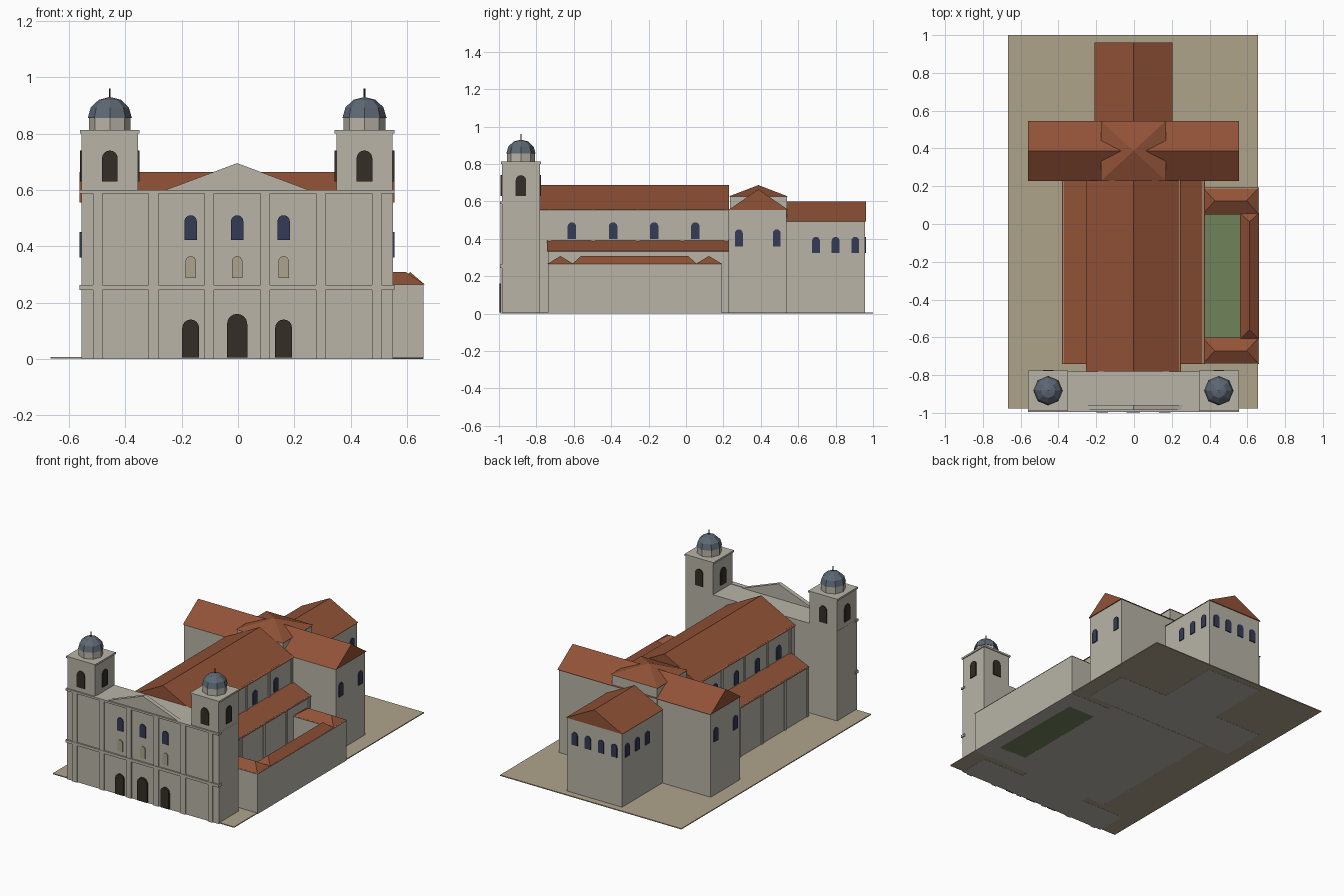
import bpy, bmesh, math

if "Cube" in bpy.data.objects:
    bpy.data.objects.remove(bpy.data.objects["Cube"])

SHIFT = -0.003  # the plan is drawn symmetric, then shifted onto the grid


def material(name, rgb):
    m = bpy.data.materials.new(name)
    m.diffuse_color = (*rgb, 1)
    m.use_nodes = True
    m.node_tree.nodes["Principled BSDF"].inputs["Base Color"].default_value = m.diffuse_color
    return m


STONE = material("stone", (0.48, 0.455, 0.39))
TILE = material("roof_tile", (0.285, 0.085, 0.038))
GLASS = material("window_blue", (0.033, 0.043, 0.093))
DARK = material("dark_opening", (0.033, 0.026, 0.018))
SLATE = material("dome_slate", (0.11, 0.14, 0.175))
EARTH = material("ground", (0.43, 0.37, 0.26))
GRASS = material("grass", (0.16, 0.23, 0.105))
NICHE = material("niche", (0.42, 0.37, 0.27))


def build(name, mat, solids):
    """One object from several convex solids, each a list of corner points."""
    bm = bmesh.new()
    for pts in solids:
        verts = [bm.verts.new((x + SHIFT, y, z))
                 for x, y, z in sorted({tuple(round(c, 5) for c in p) for p in pts})]
        bmesh.ops.convex_hull(bm, input=verts)
    bmesh.ops.dissolve_limit(bm, angle_limit=0.01, verts=bm.verts, edges=bm.edges)
    bmesh.ops.recalc_face_normals(bm, faces=bm.faces)
    me = bpy.data.meshes.new(name)
    bm.to_mesh(me)
    bm.free()
    me.materials.append(mat)
    ob = bpy.data.objects.new(name, me)
    bpy.context.collection.objects.link(ob)
    return ob


def box(x0, x1, y0, y1, z0, z1):
    return [(x, y, z) for x in (x0, x1) for y in (y0, y1) for z in (z0, z1)]


def roof(x0, x1, y0, y1, z0, z1, axis, inset=0.0):
    """Gable roof along an axis; inset > 0 makes it hipped."""
    xm, ym = (x0 + x1) / 2, (y0 + y1) / 2
    base = [(x, y, z0) for x in (x0, x1) for y in (y0, y1)]
    if axis == 'x':
        return base + [(x0 + inset, ym, z1), (x1 - inset, ym, z1)]
    return base + [(xm, y0 + inset, z1), (xm, y1 - inset, z1)]


def arch(x, y, z0, z1, w, axis, t=0.006):
    """Round-headed panel centred on a wall face, facing along the axis."""
    r = w / 2
    outline = [(-r, z0), (r, z0)]
    outline += [(r * math.cos(i * math.pi / 8), z1 - r + r * math.sin(i * math.pi / 8))
                for i in range(9)]
    if axis == 'x':
        return [(x + d, y + a, z) for a, z in outline for d in (-t, t)]
    return [(x + a, y + d, z) for a, z in outline for d in (-t, t)]


def ring(x, y, z, r, n=8):
    return [(x + r * math.cos(i * math.tau / n), y + r * math.sin(i * math.tau / n), z)
            for i in range(n)]


def both(solids):
    """Add the mirror image across x = 0."""
    return solids + [[(-x, y, z) for x, y, z in s] for s in solids]


# Ground and garden (walls reach just below the slab, so footprints show underneath)
build("ground_slab", EARTH, [box(-0.663, 0.659, -0.978, 1.0, 0.001, 0.007)])
build("cloister_garden", GRASS, [box(0.37, 0.57, -0.61, 0.06, 0, 0.012)])

# Front facade with pediment
F, B = -0.985, -0.78
build("facade_block", STONE, [box(-0.553, 0.553, F, B, 0, 0.597)])
build("pediment", STONE, [[(x, y, z) for y in (F, -0.957)
                           for x, z in ((-0.262, 0.597), (0.262, 0.597), (0, 0.695))]])
build("facade_pilasters", STONE,
      [box(x - 0.017, x + 0.017, F - 0.007, F + 0.01, 0, 0.592)
       for x in (-0.495, -0.297, -0.099, 0.099, 0.297, 0.495)])
build("facade_cornices", STONE,
      [box(-0.559, 0.559, F - 0.01, F + 0.02, z, z + h) for z, h in ((0.245, 0.018), (0.587, 0.013))])
build("doors", DARK, [arch(0, F, 0.005, 0.16, 0.072, 'y', 0.012)]
      + both([arch(0.165, F, 0.005, 0.14, 0.06, 'y', 0.012)]))
build("facade_niches", NICHE, [arch(x, F, 0.288, 0.365, 0.037, 'y') for x in (-0.165, 0, 0.165)])
build("facade_windows", GLASS, [arch(x, F, 0.423, 0.51, 0.044, 'y') for x in (-0.165, 0, 0.165)])

# Bell towers
TX, TY = 0.452, (F + B) / 2
build("towers", STONE, both([box(TX - 0.1, TX + 0.1, F, B, 0.59, 0.80)]))
build("tower_cornices", STONE, both([box(TX - 0.106, TX + 0.106, F - 0.005, B + 0.005, 0.80, 0.812)]))
build("belfry_openings", DARK, both(
    [arch(TX + s * 0.1, TY, 0.63, 0.74, 0.056, 'x') for s in (-1, 1)]
    + [arch(TX, TY + s * 0.1025, 0.63, 0.74, 0.056, 'y') for s in (-1, 1)]))
build("dome_drums", STONE, both([ring(TX, TY, 0.81, 0.074) + ring(TX, TY, 0.858, 0.074)]))
dome = [(TX, TY, 0.93)]
for a in (0, 30, 60):
    a = math.radians(a)
    dome += ring(TX, TY, 0.856 + 0.074 * math.sin(a), 0.078 * math.cos(a))
build("domes", SLATE, both([dome]))
build("dome_spikes", DARK, both([ring(TX, TY, 0.92, 0.003) + ring(TX, TY, 0.96, 0.003)]))

# Nave and side aisles
N0, N1 = -0.78, 0.23
build("nave_walls", STONE, [box(-0.243, 0.243, N0, N1, 0, 0.56)])
build("nave_roof", TILE, [roof(-0.252, 0.252, N0, N1, 0.555, 0.687, 'y')])
build("aisle_walls", STONE, both([box(0.2, 0.37, -0.738, N1, 0, 0.337)]))
build("aisle_roofs", TILE, both([[(x, y, z) for y in (-0.742, N1)
                                  for x, z in ((0.24, 0.332), (0.378, 0.332), (0.24, 0.392))]]))
bays = (-0.73, -0.495, -0.257, -0.02, 0.215)
build("nave_pilasters", STONE, both([box(0.23, 0.249, y - 0.009, y + 0.009, 0.34, 0.555) for y in bays]))
build("aisle_pilasters", STONE, both([box(0.36, 0.376, y - 0.009, y + 0.009, 0, 0.332) for y in bays]))
build("nave_windows", GLASS,
      both([arch(0.243, y, 0.40, 0.488, 0.046, 'x') for y in (-0.61, -0.39, -0.17, 0.05)]))

# Transept with crossing cap
build("transept_walls", STONE, [box(-0.553, 0.553, 0.233, 0.537, 0, 0.558)])
build("transept_roof", TILE, [roof(-0.559, 0.559, 0.228, 0.546, 0.555, 0.664, 'x')])
build("transept_windows", GLASS, both([arch(0.553, y, 0.36, 0.45, 0.042, 'x') for y in (0.283, 0.485)]))
build("crossing_drum", STONE, [box(-0.165, 0.165, 0.235, 0.54, 0.5, 0.628)])
build("crossing_roof", TILE, [roof(-0.172, 0.172, 0.228, 0.546, 0.626, 0.687, 'x', 0.172)])

# Choir at the back
build("choir_walls", STONE, [box(-0.2, 0.2, 0.5, 0.956, 0, 0.495)])
build("choir_roof", TILE, [roof(-0.206, 0.206, 0.537, 0.962, 0.492, 0.598, 'y')])
build("choir_windows", GLASS,
      both([arch(0.2, y, 0.325, 0.41, 0.042, 'x') for y in (0.695, 0.80, 0.905)])
      + [arch(x, 0.956, 0.325, 0.41, 0.042, 'y') for x in (-0.144, -0.048, 0.048, 0.144)])

# Cloister wings on the right
wings = [(0.368, 0.662, -0.738, -0.605, 'x', 0.066),
         (0.368, 0.662, 0.055, 0.19, 'x', 0.066),
         (0.567, 0.662, -0.605, 0.055, 'y', 0.048)]
build("cloister_walls", STONE, [box(x0, x1, y0, y1, 0, 0.268) for x0, x1, y0, y1, _, _ in wings])
build("cloister_roofs", TILE,
      [roof(x0 - 0.003, x1 + 0.003, y0 - 0.004, y1 + 0.004, 0.265, 0.308, ax, ins)
       for x0, x1, y0, y1, ax, ins in wings])
